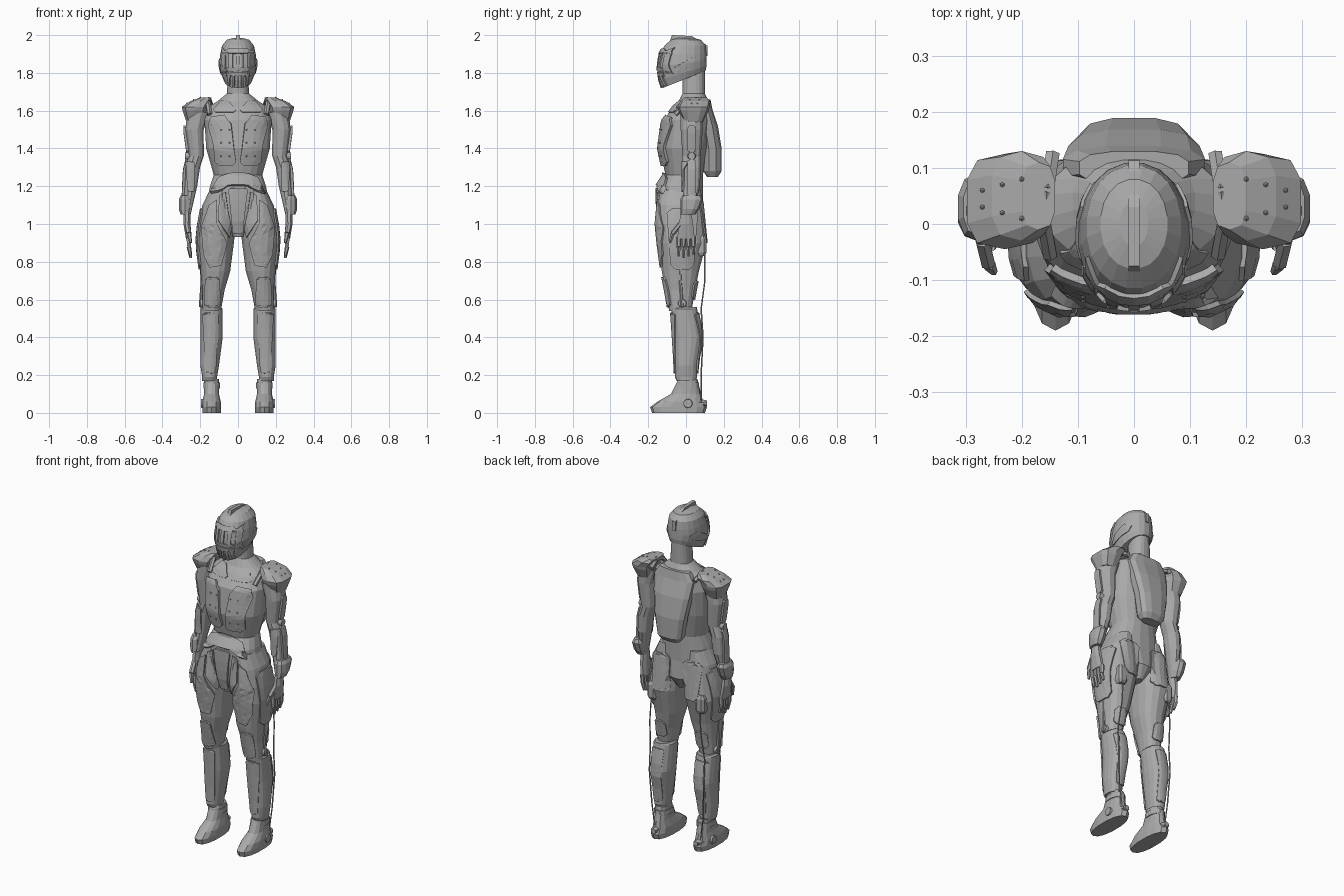
import bpy, bmesh, math
from mathutils import Vector
from mathutils.bvhtree import BVHTree

if "Cube" in bpy.data.objects:
    bpy.data.objects.remove(bpy.data.objects["Cube"], do_unlink=True)

steel = bpy.data.materials.new("steel_grey")
steel.use_nodes = True
steel.diffuse_color = (.4, .4, .4, 1)
steel.node_tree.nodes["Principled BSDF"].inputs["Base Color"].default_value = steel.diffuse_color


def finish(name, bm, pair=False, thickness=None):
    if thickness is None:
        bmesh.ops.recalc_face_normals(bm, faces=bm.faces[:])
    mesh = bpy.data.meshes.new(name)
    bm.to_mesh(mesh)
    bm.free()
    mesh.materials.append(steel)
    ob = bpy.data.objects.new(name, mesh)
    bpy.context.scene.collection.objects.link(ob)
    if thickness:
        solid = ob.modifiers.new("thickness", 'SOLIDIFY')
        solid.thickness, solid.offset = thickness, 0
    if pair:
        ob.modifiers.new("pair", 'MIRROR').use_mirror_merge = False
    return ob


def loft(name, rings, sides=16, power=2.3, pair=False):
    """Skin stacked rings given as (z, centre x, centre y, radius x, radius y, slope)."""
    bm = bmesh.new()
    loops = []
    for z, cx, cy, rx, ry, *slope in rings:
        loop = []
        for i in range(sides):
            angle = math.tau * (i + .5) / sides
            c, s = math.cos(angle), math.sin(angle)
            dx = math.copysign(abs(c) ** (2 / power), c) * rx
            dy = math.copysign(abs(s) ** (2 / power), s) * ry
            loop.append(bm.verts.new((cx + dx, cy + dy, z + sum(slope) * dy)))
        loops.append(loop)
    for low, high in zip(loops, loops[1:]):
        for i in range(sides):
            j = (i + 1) % sides
            bm.faces.new((low[i], low[j], high[j], high[i]))
    bm.faces.new(loops[0])
    bm.faces.new(loops[-1])
    return finish(name, bm, pair)


def rod(name, start, end, radius, end_radius=None, sides=6):
    """Mirrored pair of straight, possibly tapered rods."""
    start, end = Vector(start), Vector(end)
    bm = bmesh.new()
    bmesh.ops.create_cone(bm, cap_ends=True, segments=sides, radius1=radius,
                          radius2=end_radius or radius, depth=(end - start).length)
    turn = (end - start).to_track_quat('Z', 'Y')
    for vert in bm.verts:
        vert.co = turn @ vert.co + (start + end) / 2
    return finish(name, bm, pair=True)


def chain(name, points, radius):
    for start, end in zip(points, points[1:]):
        rod(name, start, end, radius)


def disc(name, x, y, z, radius):
    rod(name, (x, y, z), (x + .03, y, z), radius, radius * .8, sides=12)


def cast(u, v, view, trees):
    """Drop a flat point on to the nearest surface seen from one side."""
    start, way = {'front': ((u, -1, v), (0, 1, 0)), 'back': ((u, 1, v), (0, -1, 0)),
                  'side': ((1, u, v), (-1, 0, 0)), 'top': ((u, v, 3), (0, 0, -1))}[view]
    start, way = Vector(start), Vector(way)
    hits = [hit for hit in (tree.ray_cast(start, way) for tree in trees) if hit[0]]
    if not hits:
        hits = [tree.find_nearest(start + way * .9) for tree in trees]
    return min(hits, key=lambda hit: hit[3])[0]


def surfaces(*objects):
    bpy.context.view_layer.update()
    graph = bpy.context.evaluated_depsgraph_get()
    return [BVHTree.FromObject(ob, graph) for ob in objects]


def panel(name, outline, trees, view='front', thickness=.018, pair=True):
    """Armour plate: a flat outline wrapped on to the surfaces below it."""
    bm = bmesh.new()
    bm.faces.new([bm.verts.new((u, v, 0)) for u, v in outline])
    bmesh.ops.triangulate(bm, faces=bm.faces[:])
    bmesh.ops.subdivide_edges(bm, edges=bm.edges[:], cuts=3, use_grid_fill=True)
    for vert in bm.verts:
        vert.co = cast(vert.co.x, vert.co.y, view, trees)
    return finish(name, bm, pair, thickness)


def shield(u, low, high, top, bottom=None):
    """Tapered outline with clipped corners; top and bottom are half widths."""
    bottom = bottom or top
    clip = min(top, bottom) * .4
    right = [(bottom - clip, low), (bottom, low + clip), (top, high - clip), (top - clip, high)]
    return [(u + x, z) for x, z in right] + [(u - x, z) for x, z in reversed(right)]


def symmetric(right):
    return right + [(-u, v) for u, v in reversed(right)]


def rivets(name, spots, trees, view):
    bm = bmesh.new()
    for u, v in spots:
        ball = bmesh.ops.create_icosphere(bm, subdivisions=1, radius=.005)
        bmesh.ops.translate(bm, verts=ball['verts'], vec=cast(u, v, view, trees))
    finish(name, bm, pair=True)


# Torso and neck
torso = loft("torso", [
    (.93, 0, -.03, .03, .09), (1, 0, -.02, .1, .12), (1.1, 0, -.03, .17, .12), (1.2, 0, -.03, .15, .12),
    (1.26, 0, -.01, .13, .1), (1.4, 0, -.01, .17, .13), (1.55, 0, .01, .18, .13), (1.62, 0, .03, .16, .1),
    (1.65, 0, .04, .11, .08), (1.69, 0, .04, .06, .06), (1.82, 0, .04, .05, .06)], sides=20)

# Legs
thigh = loft("thighs", [
    (1.18, .1, -.03, .05, .11), (1.1, .11, -.03, .08, .12), (1, .11, -.03, .1, .13), (.9, .12, -.02, .1, .13),
    (.75, .12, -.03, .08, .1), (.65, .13, -.03, .06, .08), (.54, .14, -.03, .05, .06)], pair=True)
shin = loft("shins", [
    (.56, .14, -.01, .05, .07), (.55, .14, -.01, .06, .07), (.4, .14, .01, .06, .08),
    (.25, .15, 0, .05, .06), (.19, .15, 0, .04, .06), (.17, .15, 0, .04, .05)], pair=True)
loft("boots", [
    (0, .14, -.04, .05, .14), (.03, .14, -.04, .05, .15), (.06, .14, -.03, .05, .12),
    (.1, .14, 0, .04, .08), (.18, .14, .01, .04, .05)], sides=14, pair=True)
loft("boot_cuffs", [(z, .14, .01, .045, .06) for z in (.13, .16)], sides=12, pair=True)
disc("ankle_discs", .165, .01, .05, .028)
rod("heel_struts", (.18, .01, .05), (.15, .1, .05), .012)
rod("heel_spurs", (.14, .07, .05), (.14, .11, .05), .024, .016)

# Thigh pods, heel hoses and outer leg rails
loft("thigh_pods", [(z, .16, .08, r, r) for z, r in ((.83, .02), (.85, .03), (.92, .03), (.94, .02))],
     sides=8, power=3, pair=True)
chain("heel_hoses", [(.16, .1, .85), (.17, .1, .7), (.18, .08, .55), (.18, .09, .4), (.17, .08, .2),
                     (.15, .08, .06)], .004)
chain("leg_rails", [(.21, -.02, .95), (.19, -.03, .7), (.2, -.02, .56)], .008)
disc("knee_discs", .17, -.02, .58, .026)

# Arms
arm = loft("arms", [
    (1.59, .21, .03, .06, .06), (1.5, .23, .03, .05, .06), (1.36, .22, .03, .04, .05), (1.3, .24, .03, .04, .05),
    (1.2, .25, .03, .035, .045), (1.05, .27, .01, .02, .03)], sides=12, pair=True)
loft("wrist_cuffs", [(1.05, .28, .01, .025, .04), (1.08, .28, .02, .035, .05), (1.13, .28, .03, .035, .06),
                     (1.15, .28, .03, .025, .05)], sides=10, pair=True)
sleeve = surfaces(arm)
panel("upper_arm_rails", shield(.03, 1.38, 1.52, .02), sleeve, 'side', .025)
panel("forearm_rails", shield(.03, 1.14, 1.34, .02), sleeve, 'side', .025)
panel("forearm_guards", shield(.25, 1.17, 1.33, .02, .015), sleeve)
disc("elbow_discs", .25, .03, 1.36, .024)

# Hands
loft("palms", [(1.06, .27, 0, .02, .03), (1, .27, 0, .02, .04), (.92, .26, 0, .016, .05)], sides=8, pair=True)
for i in range(4):
    y = (i - 1.5) * .026
    rod("fingers_base", (.26, y, .93), (.26, y, .88), .014, .012)
    rod("fingers_tip", (.26, y, .88), (.25, y, .82 + .01 * abs(i - 1)), .012, .007)
chain("thumbs_base", [(.27, -.03, 1), (.26, -.07, .95)], .014)
rod("thumbs_tip", (.26, -.07, .95), (.25, -.085, .9), .013, .007)

# Shoulder guards with rivets and inner straps
pad = loft("shoulder_guards", [
    (1.54, .23, .04, .045, .05), (1.6, .23, .04, .065, .08), (1.62, .23, .04, .07, .085),
    (1.65, .2, .05, .055, .08), (1.67, .17, .05, .03, .06)], sides=10, power=3, pair=True)
rivets("shoulder_rivets", [(.2 + .035 * i, y) for i in range(3) for y in (.01 + .01 * i, .08 - .01 * i)],
       surfaces(pad), 'top')
chain("shoulder_straps", [(.15, -.055, 1.58), (.16, 0, 1.645), (.155, .06, 1.66), (.145, .125, 1.63)], .014)

# Chest armour
body = surfaces(torso, thigh)
chest = panel("chest_plates", [
    (.07, 1.57), (.035, 1.53), (.02, 1.4), (.01, 1.33), (.03, 1.31), (.09, 1.31), (.115, 1.33),
    (.125, 1.42), (.15, 1.52), (.14, 1.56)], body, thickness=.03)
rivets("chest_rivets", [(.045 + .045 * i, 1.36 + .07 * j) for i in range(2) for j in range(3)],
       surfaces(chest), 'front')
panel("collar_plates", shield(.07, 1.59, 1.65, .03, .06), body, thickness=.012)

# Belly and hip armour
panel("belt_arch", symmetric([(.05, 1.2), (.1, 1.17), (.14, 1.16), (.1, 1.24), (.03, 1.27)]), body,
      thickness=.03, pair=False)
panel("groin_plate", shield(0, .95, 1.19, .05, .025), body, thickness=.025, pair=False)
panel("hip_plates", [(.065, 1.17), (.1, 1.15), (.105, 1.02), (.05, .93), (.04, .97)], body)
panel("thigh_plates", [(.11, 1.13), (.15, 1.1), (.19, .98), (.18, .84), (.15, .77), (.09, .78),
                       (.06, .9), (.115, 1.01)], body)
panel("outer_thigh_plates", shield(-.02, .76, 1.08, .08, .06), body, 'side')
panel("seat_plates", shield(.1, .9, 1.12, .06, .05), body, 'back', .014)

# Knee and shin armour
panel("knee_plates", shield(.135, .56, .72, .035, .04), body)
panel("rear_knee_guards", shield(.135, .6, .7, .035), body, 'back')
lower_leg = surfaces(shin)
for name, view in (("shin_plates", 'front'), ("calf_plates", 'back')):
    panel(name, shield(.145, .21, .53, .04, .025), lower_leg, view, .014)

# Back pack shell
loft("back_shell", [
    (1.25, 0, .14, .06, .03), (1.28, 0, .14, .08, .05), (1.4, 0, .14, .1, .05), (1.52, 0, .12, .12, .05),
    (1.61, 0, .1, .13, .04), (1.66, 0, .1, .1, .03)], sides=12, power=2.8)

# Helmet with sloping rim
helmet = loft("helmet", [
    (1.765, 0, -.01, .075, .115, .4), (1.8, 0, -.015, .09, .125, .3), (1.85, 0, -.02, .1, .13, .15),
    (1.9, 0, -.015, .095, .125), (1.945, 0, -.005, .085, .11), (1.975, 0, 0, .06, .08),
    (1.985, 0, 0, .025, .04)], sides=20, power=2.1)
head = surfaces(helmet)

# Visor frame and bars
panel("brow_guard", shield(0, 1.9, 1.925, .08), head, pair=False)
panel("visor_sill", shield(0, 1.81, 1.83, .085), head, pair=False)
panel("cheek_guards", [(-.08, 1.79), (.05, 1.83), (.07, 1.86), (.03, 1.88), (-.06, 1.83)], head, 'side', .012)
for i in range(-2, 3):
    panel("visor_bar", shield(.037 * i, 1.82, 1.91, .01), head, thickness=.016, pair=False)
    panel("mouth_tooth", shield(.023 * i, 1.722 + .007 * abs(i), 1.8, .006), head, pair=False)
panel("mouth_frame", shield(0, 1.785, 1.805, .058), head, pair=False)

# Helmet crest
bm = bmesh.new()
ridge = [(-.085, 1.97), (-.075, 2), (.03, 1.995), (.113, 1.945), (.115, 1.89), (.08, 1.89), (0, 1.95)]
face = bm.faces.new([bm.verts.new((-.01, y, z)) for y, z in ridge])
side = bmesh.ops.extrude_face_region(bm, geom=[face])['geom']
bmesh.ops.translate(bm, verts=[g for g in side if isinstance(g, bmesh.types.BMVert)], vec=(.02, 0, 0))
finish("helmet_crest", bm)
